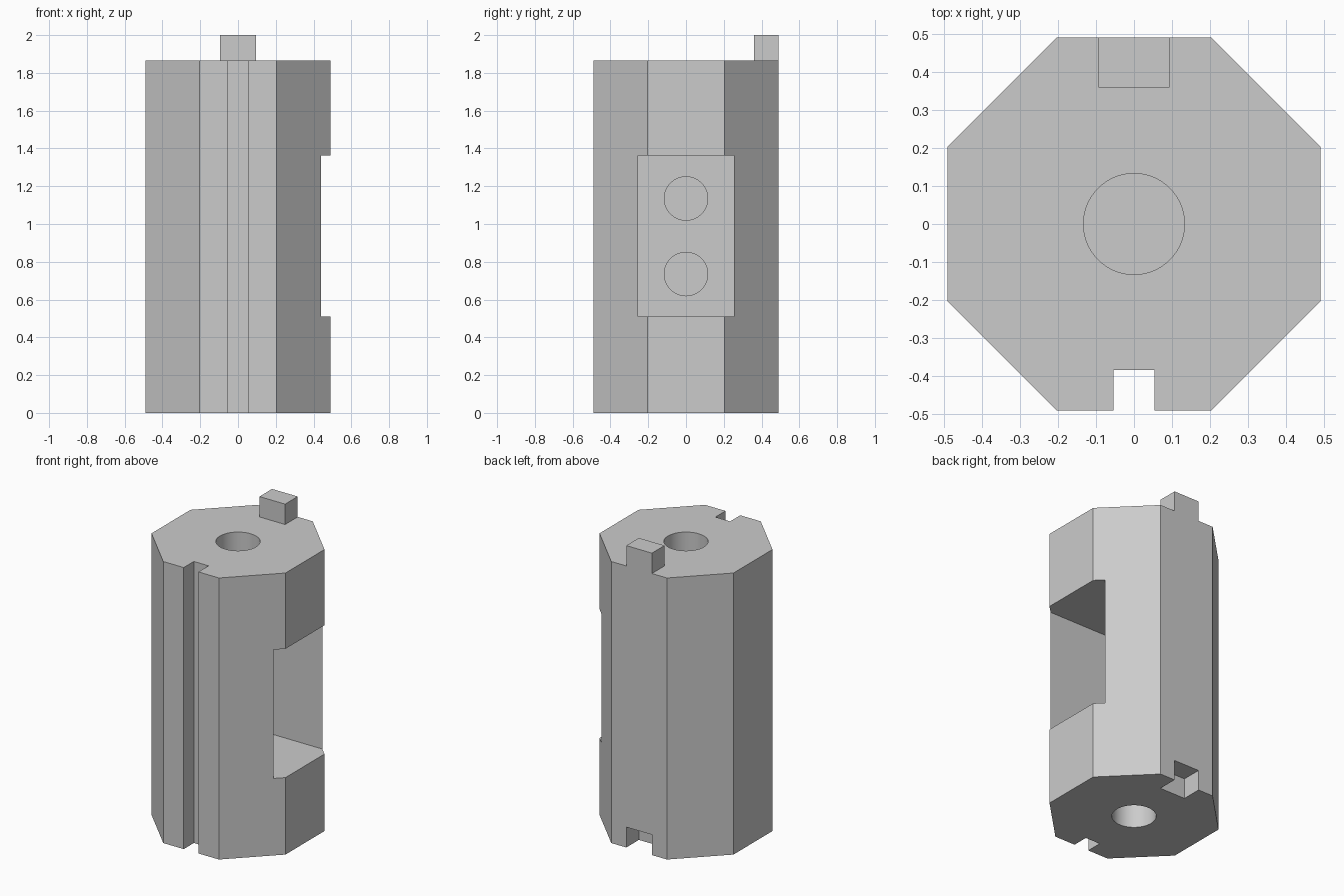
import bpy
import bmesh
from math import pi, radians
from mathutils import Matrix, Vector

default = bpy.data.objects.get("Cube")
if default:
    bpy.data.objects.remove(default, do_unlink=True)

HALF = 0.491      # half width across the flats
CORNER = 0.204    # half length of each octagon side
TOP = 1.865       # height of the body
KEY_W, KEY_D, KEY_H = 0.188, 0.132, 0.135

grey = bpy.data.materials.new("light grey")
grey.use_nodes = True
grey.diffuse_color = (0.6, 0.6, 0.6, 1)
grey.node_tree.nodes["Principled BSDF"].inputs["Base Color"].default_value = (0.6, 0.6, 0.6, 1)


def add_object(name, bm):
    bmesh.ops.recalc_face_normals(bm, faces=bm.faces[:])
    mesh = bpy.data.meshes.new(name)
    bm.to_mesh(mesh)
    bm.free()
    mesh.materials.append(grey)
    obj = bpy.data.objects.new(name, mesh)
    bpy.context.collection.objects.link(obj)
    return obj


def box(name, low, high):
    low, high = Vector(low), Vector(high)
    bm = bmesh.new()
    bmesh.ops.create_cube(bm, size=1)
    bmesh.ops.scale(bm, vec=high - low, verts=bm.verts)
    bmesh.ops.translate(bm, vec=(low + high) / 2, verts=bm.verts)
    return add_object(name, bm)


def rod(name, centre, radius, length, along_x=False):
    bm = bmesh.new()
    turn = Matrix.Rotation(pi / 2, 4, "Y") if along_x else Matrix.Identity(4)
    bmesh.ops.create_cone(bm, cap_ends=True, segments=64, radius1=radius, radius2=radius,
                          depth=length, matrix=Matrix.Translation(centre) @ turn)
    return add_object(name, bm)


def cut(target, cutter):
    cutter.hide_render = True
    mod = target.modifiers.new(cutter.name, "BOOLEAN")
    mod.operation = "DIFFERENCE"
    mod.solver = "EXACT"
    mod.object = cutter
    bpy.context.view_layer.objects.active = target
    bpy.ops.object.modifier_apply(modifier=mod.name)
    bpy.data.objects.remove(cutter, do_unlink=True)


# Octagonal body
outline = []
for sx, sy in ((1, 1), (-1, 1), (-1, -1), (1, -1)):
    pair = [(sx * HALF, sy * CORNER), (sx * CORNER, sy * HALF)]
    outline += pair if sx == sy else pair[::-1]
bm = bmesh.new()
base = bm.faces.new([bm.verts.new((x, y, 0)) for x, y in outline])
raised = bmesh.ops.extrude_face_region(bm, geom=[base])["geom"]
bmesh.ops.translate(bm, vec=(0, 0, TOP),
                    verts=[v for v in raised if isinstance(v, bmesh.types.BMVert)])
body = add_object("body", bm)

# Full-length front groove
cut(body, box("front_groove", (-0.054, -1, -1), (0.054, -0.385, 3)))

# Deep pocket in the left side, with two round sockets in its floor
FLOOR = 0.0
cut(body, box("side_pocket", (FLOOR, -0.255, 0.51), (1, 0.255, 1.363)))
for z in (0.735, 1.135):
    cut(body, rod("pocket_socket", (FLOOR, 0, z), 0.115, 0.3, along_x=True))

# Blind centre holes in both ends
for z in (0, TOP):
    cut(body, rod("end_hole", (0, 0, z), 0.133, 0.5))

# Key slot at the back of the base, matching the key on top
cut(body, box("key_slot", (-KEY_W / 2, HALF - KEY_D, -1), (KEY_W / 2, 1, KEY_H)))

# Locating key on the top
box("top_key", (-KEY_W / 2, HALF - KEY_D, TOP), (KEY_W / 2, HALF, TOP + KEY_H))

# Smooth hole walls, sharp edges elsewhere
bpy.ops.object.select_all(action="DESELECT")
body.select_set(True)
bpy.context.view_layer.objects.active = body
bpy.ops.object.shade_smooth_by_angle(angle=radians(30))
